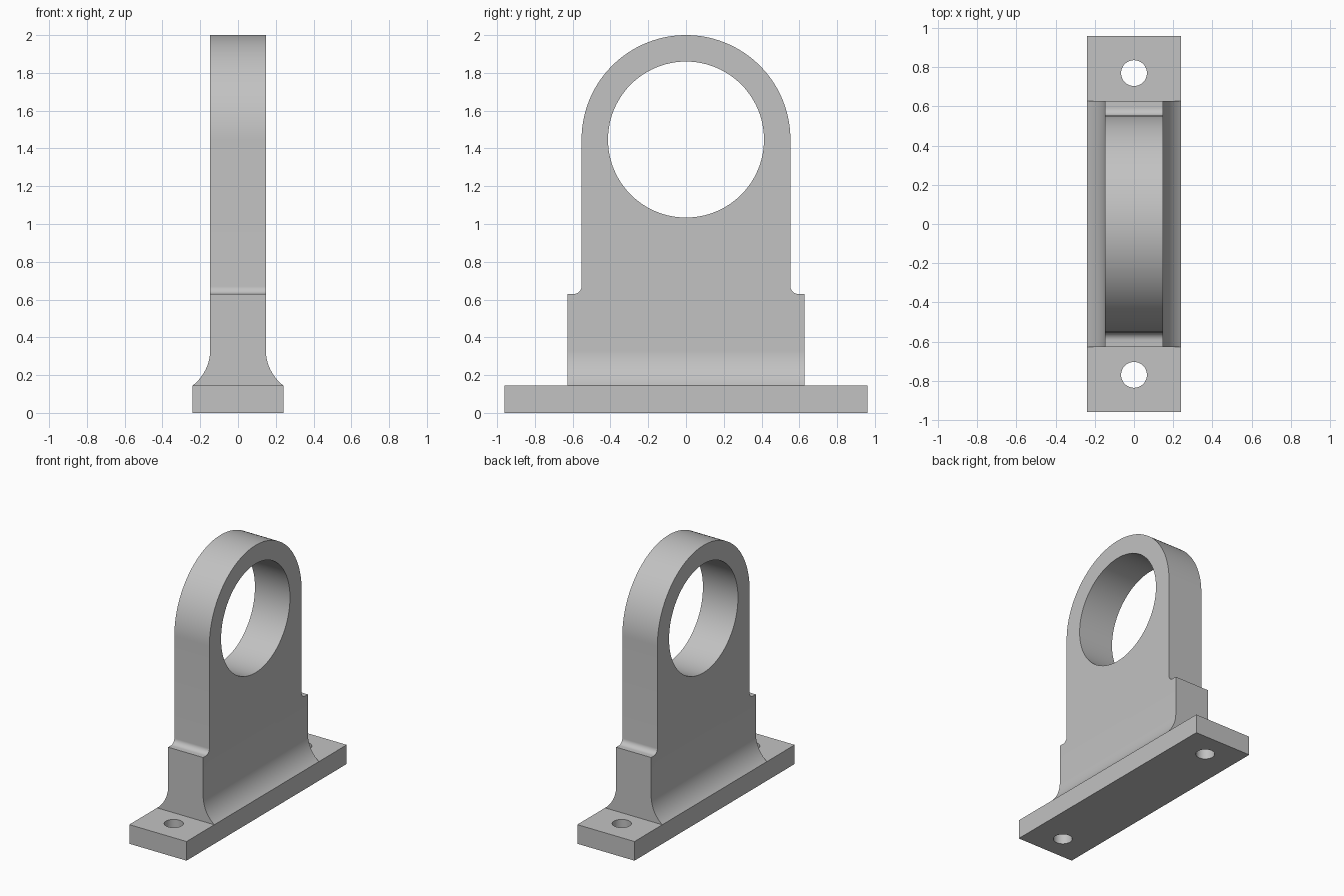
import bpy
import bmesh
from math import sin, cos, pi, acos
from mathutils import Vector, Matrix

if "Cube" in bpy.data.objects:
    bpy.data.objects.remove(bpy.data.objects["Cube"], do_unlink=True)

BASE_Y, BASE_X, BASE_Z = 0.96, 0.24, 0.145
STEP_Y, STEP_Z, STEP_R = 0.627, 0.63, 0.04
WEB_X, FLARE_R = 0.147, 0.24
RING_R, BORE_R = 0.553, 0.413
RING_Z = 2 - RING_R
BOLT_Y, BOLT_R = 0.77, 0.066

grey = bpy.data.materials.new("plain grey")
grey.use_nodes = True
colour = (0.54, 0.54, 0.54, 1)
grey.diffuse_color = colour
grey.node_tree.nodes["Principled BSDF"].inputs["Base Color"].default_value = colour


def arc(cx, cy, r, start, end, n):
    return [(cx + r * cos(start + (end - start) * i / n),
             cy + r * sin(start + (end - start) * i / n)) for i in range(n + 1)]


def mirrored(half):
    """Close a half outline with its mirror image."""
    return half + [(-u, v) for u, v in reversed(half) if abs(u) > 1e-6]


def prism(name, outline, place, sweep):
    """Extrude a flat outline; place maps (u, v) to the start position."""
    bm = bmesh.new()
    face = bm.faces.new([bm.verts.new(place(u, v)) for u, v in outline])
    moved = bmesh.ops.extrude_face_region(bm, geom=[face])["geom"]
    bmesh.ops.translate(bm, vec=Vector(sweep),
                        verts=[g for g in moved if isinstance(g, bmesh.types.BMVert)])
    bmesh.ops.recalc_face_normals(bm, faces=bm.faces)
    mesh = bpy.data.meshes.new(name)
    bm.to_mesh(mesh)
    bm.free()
    mesh.materials.append(grey)
    obj = bpy.data.objects.new(name, mesh)
    bpy.context.collection.objects.link(obj)
    return obj


def combine(target, tool, operation):
    """Apply a boolean and discard the tool."""
    tool.hide_render = True
    bpy.context.view_layer.objects.active = target
    mod = target.modifiers.new(operation, "BOOLEAN")
    mod.operation, mod.solver, mod.object = operation, "EXACT", tool
    bpy.ops.object.modifier_apply(modifier=mod.name)
    bpy.data.objects.remove(tool, do_unlink=True)


# Side outline: base bar, stepped block, fillets and round top
side = [(BASE_Y, 0), (BASE_Y, BASE_Z), (STEP_Y, BASE_Z), (STEP_Y, STEP_Z)]
side += arc(RING_R + STEP_R, STEP_Z + STEP_R, STEP_R, 1.5 * pi, pi, 10)
side += arc(0, RING_Z, RING_R, 0, pi / 2, 40)
bracket = prism("bearing_bracket", mirrored(side), lambda u, v: (-0.4, u, v), (0.8, 0, 0))

# End outline: wide foot flaring in to the thin upright plate
rise = acos((FLARE_R - (BASE_X - WEB_X)) / FLARE_R)
flare_z = BASE_Z + FLARE_R * sin(rise)
end = [(BASE_X, -0.2), (BASE_X, BASE_Z)]
end += arc(WEB_X + FLARE_R, flare_z, FLARE_R, pi + rise, pi, 16)[1:]
end += [(WEB_X, 2.2)]
end_shape = prism("end_shape", mirrored(end), lambda u, v: (u, -1.2, v), (0, 2.4, 0))
combine(bracket, end_shape, "INTERSECT")

# Large bore through the plate
bore = prism("bore_cutter", arc(0, RING_Z, BORE_R, 0, 2 * pi, 96)[:-1],
             lambda u, v: (-0.5, u, v), (1, 0, 0))
combine(bracket, bore, "DIFFERENCE")

# Bolt holes at both ends of the base
for y in (-BOLT_Y, BOLT_Y):
    bolt = prism("bolt_cutter", arc(0, y, BOLT_R, 0, 2 * pi, 48)[:-1],
                 lambda u, v: (u, v, -0.2), (0, 0, 0.6))
    combine(bracket, bolt, "DIFFERENCE")

# Smooth curves, sharp corners
bpy.ops.object.select_all(action="DESELECT")
bracket.select_set(True)
bpy.context.view_layer.objects.active = bracket
bpy.ops.object.shade_smooth_by_angle(angle=pi / 6)
